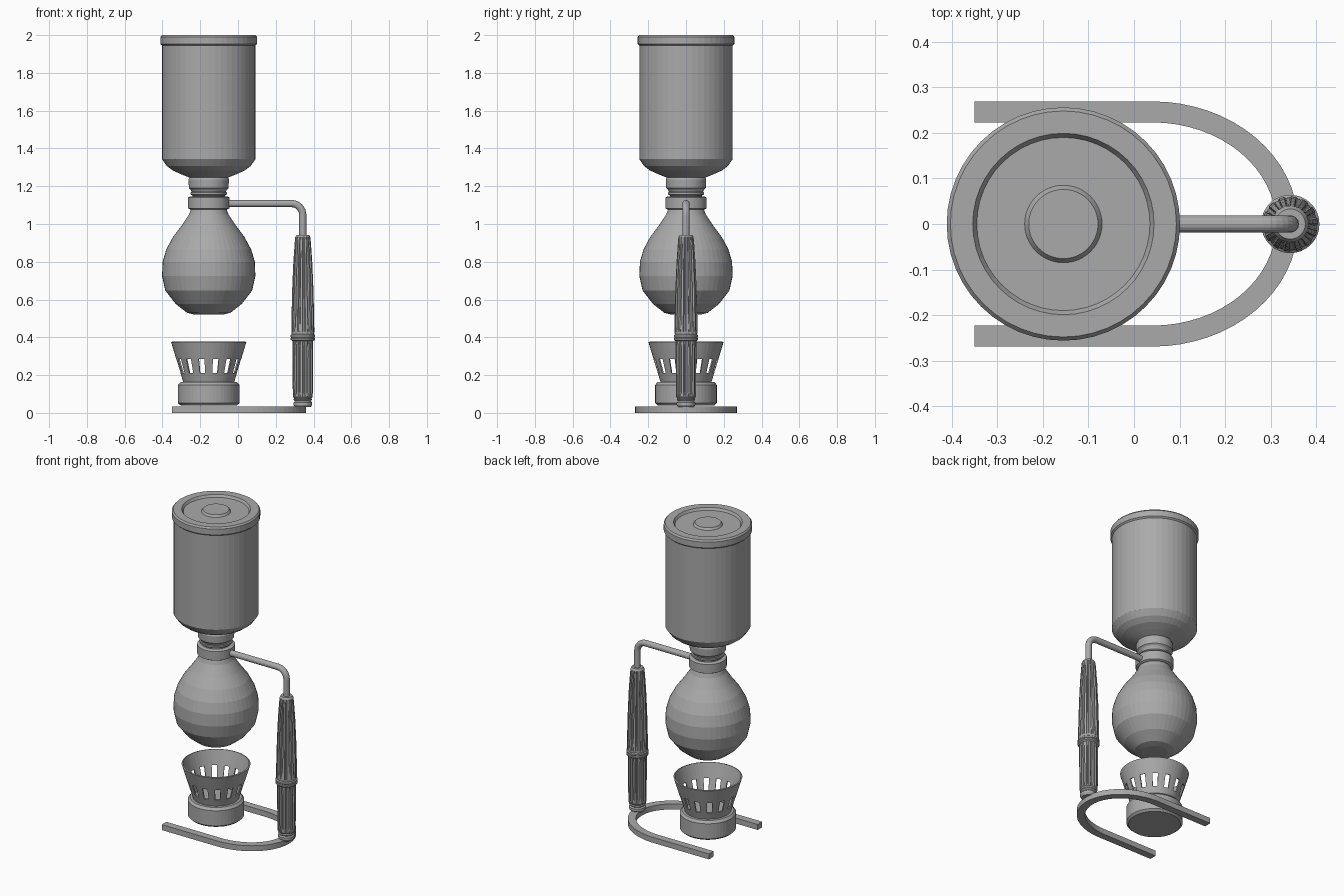
import bpy, bmesh, math
from mathutils import Vector

cube = bpy.data.objects.get("Cube")
if cube:
    bpy.data.objects.remove(cube, do_unlink=True)

grey = bpy.data.materials.new("plain_grey")
grey.use_nodes = True
grey.diffuse_color = (0.4, 0.4, 0.4, 1)
grey.node_tree.nodes["Principled BSDF"].inputs["Base Color"].default_value = (0.4, 0.4, 0.4, 1)

AXIS = -0.155   # x of the vessels
GRIP = 0.343    # x of the handle


def finish(name, bm, x=0.0):
    bmesh.ops.remove_doubles(bm, verts=bm.verts, dist=1e-5)
    bmesh.ops.recalc_face_normals(bm, faces=bm.faces)
    mesh = bpy.data.meshes.new(name)
    bm.to_mesh(mesh)
    bm.free()
    mesh.materials.append(grey)
    obj = bpy.data.objects.new(name, mesh)
    obj.location.x = x
    bpy.context.collection.objects.link(obj)
    return obj


def skin(rows, skip=lambda row, col: False, caps=True):
    """Join closed rings of points into a surface."""
    bm = bmesh.new()
    rings = [[bm.verts.new(p) for p in row] for row in rows]
    n = len(rings[0])
    for r in range(len(rings) - 1):
        for c in range(n):
            if not skip(r, c):
                d = (c + 1) % n
                bm.faces.new((rings[r][c], rings[r][d], rings[r + 1][d], rings[r + 1][c]))
    if caps:
        bm.faces.new(rings[0][::-1])
        bm.faces.new(rings[-1])
    return bm


def ring(radius, z, angles):
    return [Vector((radius * math.cos(a), radius * math.sin(a), z)) for a in angles]


def lathe(name, profile, x=AXIS, sides=48):
    angles = [math.tau * i / sides for i in range(sides)]
    return finish(name, skin([ring(r, z, angles) for r, z in profile]), x)


# Upper vessel and its lid with a recessed top and raised centre
lathe("lid", [(0.247, 1.945), (0.256, 1.953), (0.256, 1.99), (0.248, 2.0), (0.199, 2.0),
              (0.190, 1.985), (0.085, 1.985), (0.076, 1.998)])
lathe("upper_vessel", [(0.10, 1.245), (0.145, 1.263), (0.19, 1.283), (0.222, 1.307),
                       (0.247, 1.343), (0.247, 1.947)])

# Stopper, collar and round lower vessel
lathe("stopper", [(0.085, 1.13), (0.085, 1.15), (0.096, 1.157), (0.096, 1.167), (0.09, 1.17),
                  (0.096, 1.182), (0.105, 1.19), (0.107, 1.235), (0.10, 1.25)])
lathe("collar", [(0.10, 1.078), (0.109, 1.083), (0.109, 1.14), (0.10, 1.145)])
lathe("lower_vessel", [(0.075, 0.52), (0.115, 0.53), (0.175, 0.577), (0.23, 0.648),
                       (0.247, 0.725), (0.244, 0.80), (0.225, 0.865), (0.19, 0.93),
                       (0.145, 0.99), (0.105, 1.05), (0.09, 1.09)])

# Burner base
lathe("burner_base", [(0.15, 0.04), (0.163, 0.052), (0.163, 0.148), (0.15, 0.163), (0.125, 0.165)])

# Burner cup: flared shell with fourteen slots
SLOTS = 14
pitch = math.tau / SLOTS
cup_angles = [pitch * (k + f) for k in range(SLOTS) for f in (-0.21, 0, 0.21, 0.5)]
cup_rows = [ring(r, z, cup_angles) for r, z in
            ((0.134, 0.16), (0.149, 0.21), (0.172, 0.285), (0.199, 0.375))]
cup = finish("burner_cup", skin(cup_rows, lambda r, c: r == 1 and c % 4 < 2, False), AXIS)
shell = cup.modifiers.new("shell", "SOLIDIFY")
shell.thickness = 0.008
shell.offset = -1

# U-shaped foot: straight legs joined by half an ellipse
def foot_edge(a, b):
    pts = [(-0.35, -b)]
    for i in range(33):
        t = math.pi * (i / 32 - 0.5)
        pts.append((0.04 + a * math.cos(t), b * math.sin(t)))
    return pts + [(-0.35, b)]

sections = []
for (ox, oy), (ix, iy) in zip(foot_edge(0.32, 0.269), foot_edge(0.272, 0.223)):
    sections.append([Vector(p) for p in
                     ((ox, oy, 0), (ox, oy, 0.035), (ix, iy, 0.035), (ix, iy, 0))])
finish("foot", skin(sections))

# Handle grips with tapered flutes; each row is radius, height, groove depth
def fluted(name, profile, flutes=14):
    rows = []
    for r, z, depth in profile:
        row = []
        for k in range(flutes):
            for f, cut in ((0, 0), (0.22, 0), (0.45, 0), (0.58, 1), (0.72, 1.1), (0.87, 1)):
                row += ring(r - depth * cut, z, [math.tau * (k + f) / flutes])
        rows.append(row)
    finish(name, skin(rows), GRIP)

fluted("lower_grip", [(0.044, 0.075, 0), (0.052, 0.085, 0), (0.053, 0.11, 0.009),
                      (0.055, 0.35, 0.009), (0.055, 0.385, 0)])
fluted("upper_grip", [(0.058, 0.41, 0), (0.061, 0.43, 0.003), (0.060, 0.50, 0.010),
                      (0.056, 0.66, 0.011), (0.050, 0.80, 0.010), (0.043, 0.90, 0.006),
                      (0.040, 0.93, 0), (0.033, 0.943, 0)])
lathe("grip_foot", [(0.042, 0.03), (0.049, 0.042), (0.049, 0.055), (0.042, 0.062),
                    (0.049, 0.07), (0.045, 0.08)], GRIP, 32)
lathe("grip_band", [(0.055, 0.38), (0.064, 0.387), (0.064, 0.395), (0.060, 0.399),
                    (0.064, 0.403), (0.064, 0.412), (0.055, 0.42)], GRIP, 32)

# Bent rod from the collar down into the grip
BEND = 0.06
path = [(-0.06, 1.108)]
for i in range(9):
    t = math.pi / 2 * (1 - i / 8)
    path.append((GRIP - BEND + BEND * math.cos(t), 1.108 - BEND + BEND * math.sin(t)))
path.append((GRIP, 0.92))
tubes = []
for i, (x, z) in enumerate(path):
    lo, hi = path[max(i - 1, 0)], path[min(i + 1, len(path) - 1)]
    along = Vector((hi[0] - lo[0], 0, hi[1] - lo[1])).normalized()
    side = Vector((0, 1, 0))
    up = along.cross(side)
    tubes.append([Vector((x, 0, z)) + 0.019 * (math.cos(a) * side + math.sin(a) * up)
                  for a in (math.tau * j / 16 for j in range(16))])
finish("rod", skin(tubes))
